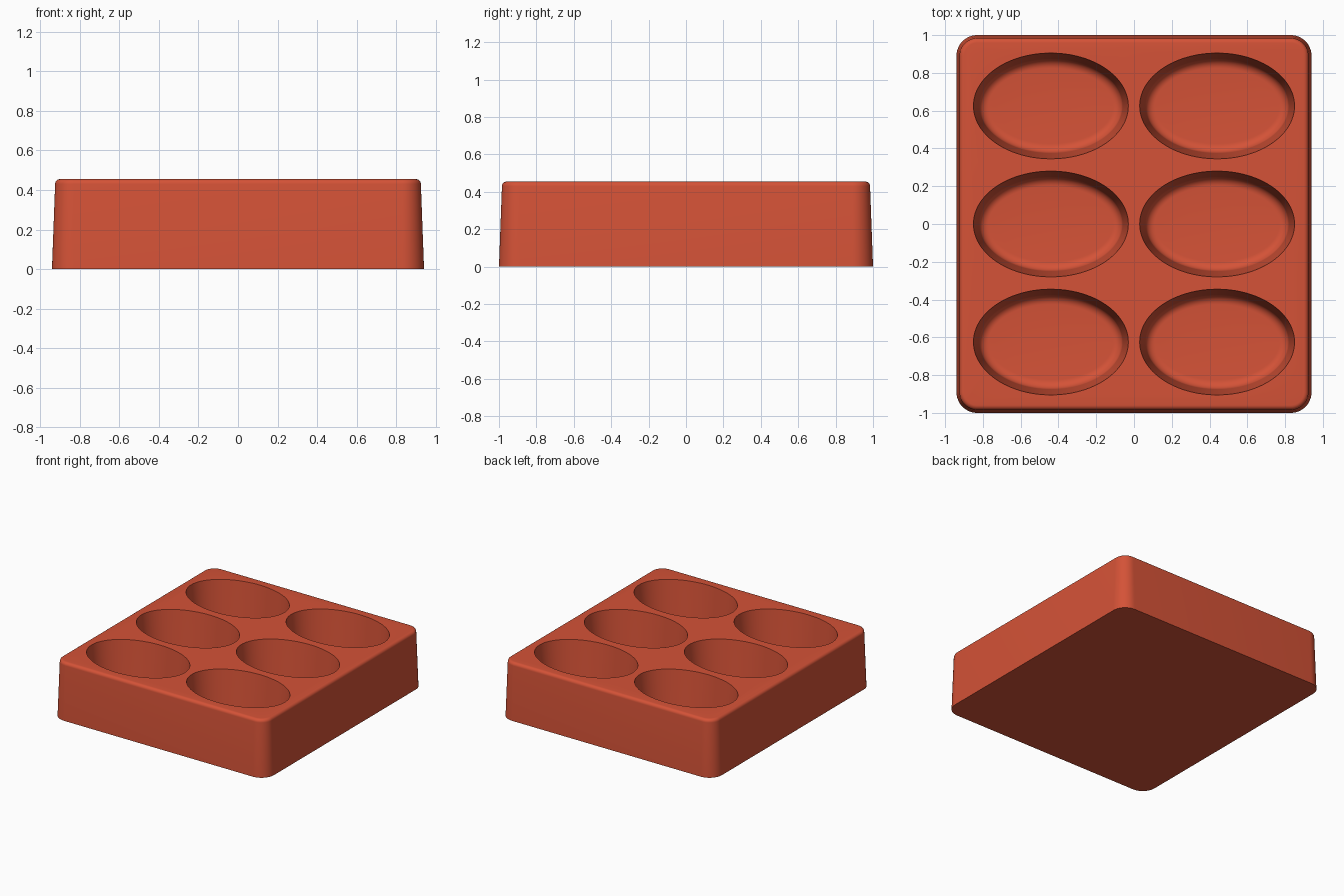
import bpy, bmesh
from math import sin, cos, pi, radians

old = bpy.data.objects.get("Cube")
if old:
    bpy.data.objects.remove(old, do_unlink=True)

HEIGHT, FLOOR = 0.455, 0.08

clay = bpy.data.materials.new("terracotta_red")
clay.use_nodes = True
colour = (0.66, 0.085, 0.038, 1)
clay.diffuse_color = colour
clay.node_tree.nodes["Principled BSDF"].inputs["Base Color"].default_value = colour


def loft(name, rings):
    """Skin a stack of equal-length rings and cap both ends."""
    bm = bmesh.new()
    loops = [[bm.verts.new(p) for p in ring] for ring in rings]
    for a, b in zip(loops, loops[1:]):
        for i in range(len(a)):
            j = (i + 1) % len(a)
            bm.faces.new((a[i], a[j], b[j], b[i]))
    bm.faces.new(loops[0][::-1])
    bm.faces.new(loops[-1])
    bmesh.ops.recalc_face_normals(bm, faces=bm.faces)
    mesh = bpy.data.meshes.new(name)
    bm.to_mesh(mesh)
    bm.free()
    mesh.materials.append(clay)
    obj = bpy.data.objects.new(name, mesh)
    bpy.context.collection.objects.link(obj)
    return obj


def rounded_rectangle(inset, z, radius=0.11, steps=12):
    hx, hy, r = 0.94 - inset, 1.0 - inset, radius - inset
    ring = []
    for k, (sx, sy) in enumerate(((1, 1), (-1, 1), (-1, -1), (1, -1))):
        for i in range(steps + 1):
            a = (k + i / steps) * pi / 2
            ring.append((sx * (hx - r) + r * cos(a), sy * (hy - r) + r * sin(a), z))
    return ring


def ellipse(cx, cy, inset, z, sides=96):
    return [(cx + (0.41 - inset) * cos(2 * pi * i / sides),
             cy + (0.28 - inset) * sin(2 * pi * i / sides), z) for i in range(sides)]


# Tapered block with a softly rounded top edge
draft, edge, steps = 0.016, 0.025, 6
rings = [rounded_rectangle(0, 0)]
for i in range(steps + 1):
    a = i / steps * pi / 2
    rings.append(rounded_rectangle(draft + edge * (1 - cos(a)), HEIGHT - edge * (1 - sin(a))))
tray = loft("tray", rings)

# Tapered oval wells with a filleted floor
wall, fillet, steps = 0.03, 0.05, 8
cutters = []
for cx in (-0.44, 0.44):
    for cy in (-0.625, 0, 0.625):
        slope = wall / (HEIGHT - FLOOR - fillet)
        rings = [ellipse(cx, cy, -slope * 0.1, HEIGHT + 0.1)]
        for i in range(steps + 1):
            a = i / steps * pi / 2
            rings.append(ellipse(cx, cy, wall + fillet * (1 - cos(a)),
                                 FLOOR + fillet * (1 - sin(a))))
        cutters.append(loft("well_cutter", rings))

bpy.ops.object.select_all(action="DESELECT")
bpy.context.view_layer.objects.active = tray
tray.select_set(True)
for cutter in cutters:
    cutter.hide_render = True
    cut = tray.modifiers.new("well", "BOOLEAN")
    cut.operation, cut.solver, cut.object = "DIFFERENCE", "EXACT", cutter
    bpy.ops.object.modifier_apply(modifier=cut.name)
    bpy.data.objects.remove(cutter, do_unlink=True)

bpy.ops.object.shade_smooth_by_angle(angle=radians(35))
